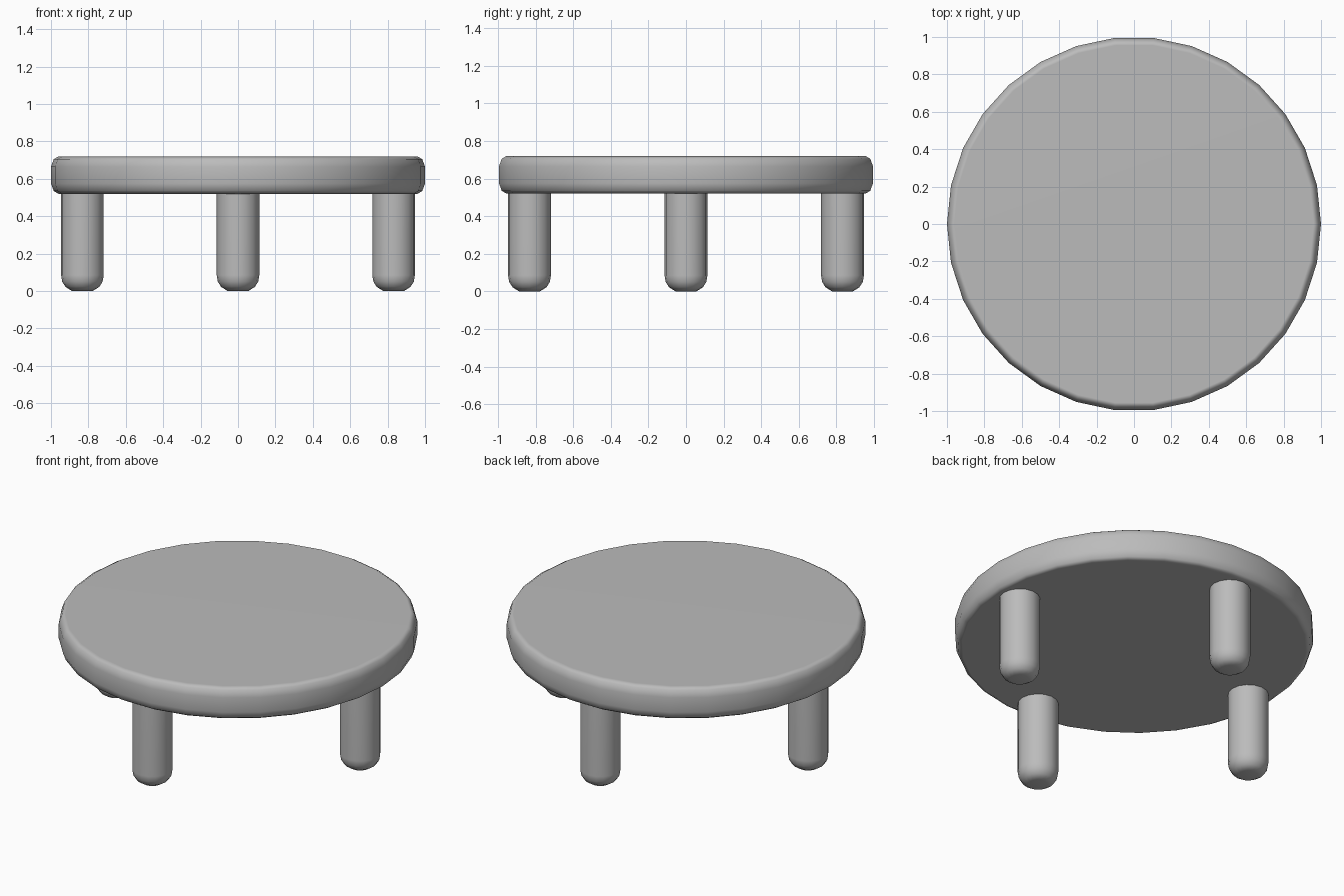
import bpy
import bmesh
from math import cos, sin, pi, radians

cube = bpy.data.objects.get("Cube")
if cube:
    bpy.data.objects.remove(cube, do_unlink=True)

GREY = (0.5, 0.5, 0.5, 1)
grey = bpy.data.materials.new("grey")
grey.use_nodes = True
grey.diffuse_color = GREY
grey.node_tree.nodes["Principled BSDF"].inputs["Base Color"].default_value = GREY


def turned(name, profile, sides, location):
    """Closed lathe of (radius, height) points, listed from bottom to top."""
    bm = bmesh.new()
    rings = [[bm.verts.new((r * cos(2 * pi * i / sides), r * sin(2 * pi * i / sides), z))
              for i in range(sides)] for r, z in profile]
    for low, high in zip(rings, rings[1:]):
        for i in range(sides):
            j = (i + 1) % sides
            bm.faces.new((low[i], low[j], high[j], high[i]))
    bm.faces.new(rings[0][::-1])
    bm.faces.new(rings[-1])
    mesh = bpy.data.meshes.new(name)
    bm.to_mesh(mesh)
    bm.free()
    mesh.materials.append(grey)
    obj = bpy.data.objects.new(name, mesh)
    obj.location = location
    bpy.context.collection.objects.link(obj)
    bpy.ops.object.select_all(action="DESELECT")
    obj.select_set(True)
    bpy.context.view_layer.objects.active = obj
    bpy.ops.object.shade_smooth_by_angle(angle=radians(60))
    # Keep the large flat faces flat beside the rounded edges
    normals = obj.modifiers.new("flat_caps", "WEIGHTED_NORMAL")
    normals.keep_sharp = True
    return obj


# Round top with softened rims
rim = [(0.96, 0.52), (0.985, 0.535), (1, 0.575), (1, 0.665), (0.985, 0.705), (0.96, 0.72)]
turned("table_top", rim, 30, (0, 0, 0))

# Four legs with rounded feet, on the two axes
foot = [(0.055, 0), (0.09, 0.022), (0.108, 0.05), (0.114, 0.085), (0.114, 0.53)]
for name, x, y in (("left_leg", 1, 0), ("right_leg", -1, 0),
                   ("back_leg", 0, 1), ("front_leg", 0, -1)):
    turned(name, foot, 16, (0.832 * x, 0.832 * y, 0))
